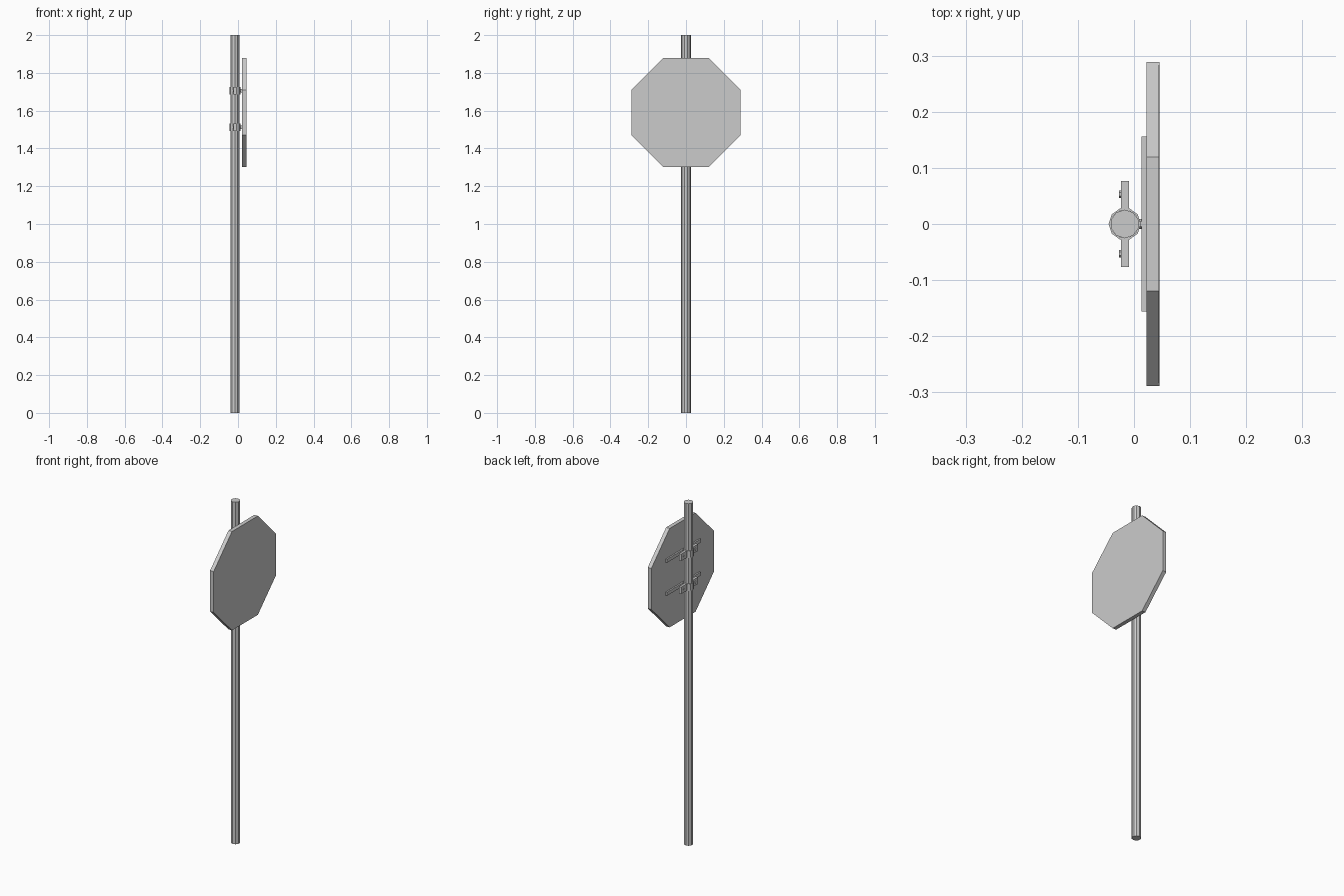
import bpy, bmesh, math
from mathutils import Matrix

if "Cube" in bpy.data.objects:
    bpy.data.objects.remove(bpy.data.objects["Cube"])

POLE_X = -0.0165
SIGN_Z = 1.59


def finish(bm, name):
    bmesh.ops.recalc_face_normals(bm, faces=bm.faces)
    mesh = bpy.data.meshes.new(name)
    bm.to_mesh(mesh)
    bm.free()
    ob = bpy.data.objects.new(name, mesh)
    bpy.context.collection.objects.link(ob)
    return ob


def box(name, x, y, z):
    bm = bmesh.new()
    size = [b - a for a, b in (x, y, z)]
    mid = [(a + b) / 2 for a, b in (x, y, z)]
    bmesh.ops.create_cube(bm, size=1, matrix=Matrix.Translation(mid) @ Matrix.Diagonal((*size, 1)))
    return finish(bm, name)


def prism(name, sides, radius, depth, centre, axis='Z', turn=0.0):
    bm = bmesh.new()
    m = Matrix.Translation(centre)
    if axis == 'X':
        m = m @ Matrix.Rotation(math.pi / 2, 4, 'Y')
    m = m @ Matrix.Rotation(turn, 4, 'Z')
    bmesh.ops.create_cone(bm, cap_ends=True, segments=sides, radius1=radius,
                          radius2=radius, depth=depth, matrix=m)
    return finish(bm, name)


def ring(name, sides, inner, outer, z0, z1):
    bm = bmesh.new()
    loops = []
    for i in range(sides):
        a = 2 * math.pi * i / sides
        loops.append([bm.verts.new((POLE_X + r * math.cos(a), r * math.sin(a), z))
                      for r, z in ((inner, z0), (outer, z0), (outer, z1), (inner, z1))])
    for i in range(sides):
        p, q = loops[i], loops[(i + 1) % sides]
        for k in range(4):
            j = (k + 1) % 4
            bm.faces.new((p[k], p[j], q[j], q[k]))
    return finish(bm, name)


# ten-sided pole
prism("pole", 10, 0.0255, 2.0, (POLE_X, 0, 1.0))

# octagonal sign plate facing +x
prism("sign_plate", 8, 0.289 / math.cos(math.pi / 8), 0.023,
      (0.0335, 0, SIGN_Z), 'X', math.pi / 8)

# two mounting brackets: rail on the plate, band round the pole, bolted ears
for label, z in (("upper", 1.705), ("lower", 1.512)):
    box(label + "_rail", (0.013, 0.023), (-0.156, 0.156), (z - 0.01, z + 0.01))
    ring(label + "_clamp_band", 10, 0.025, 0.0288, z - 0.02, z + 0.02)
    prism(label + "_rail_bolt", 6, 0.009, 0.008, (0.0115, 0, z), 'X')
    for side, s in (("left", -1), ("right", 1)):
        ys = sorted((s * 0.022, s * 0.077))
        box(f"{label}_{side}_clamp_ear", (-0.0235, -0.0085), ys, (z - 0.02, z + 0.02))
        prism(f"{label}_{side}_clamp_bolt", 6, 0.0065, 0.004,
              (-0.0245, s * 0.053, z), 'X')
